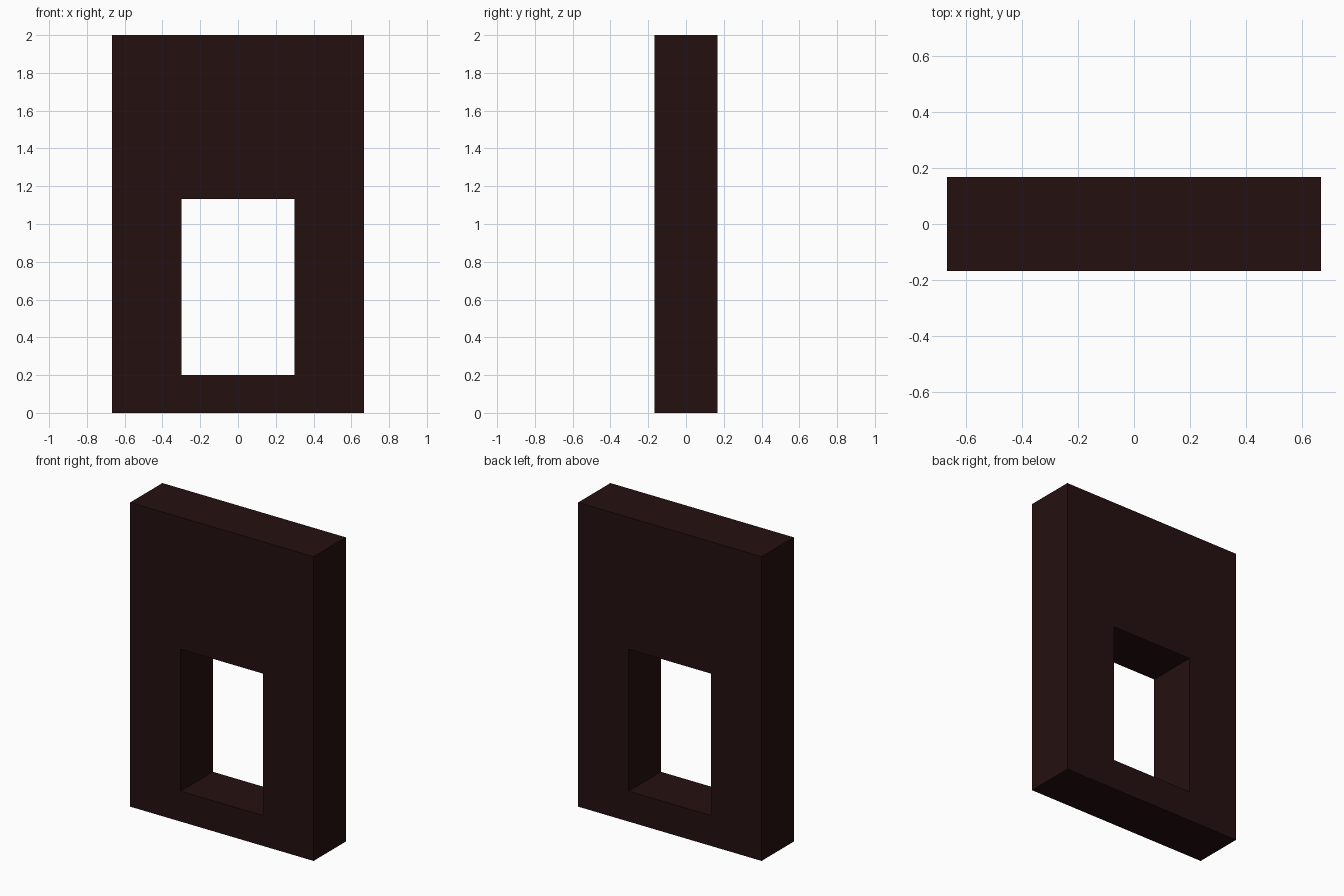
import bpy, bmesh

if "Cube" in bpy.data.objects:
    bpy.data.objects.remove(bpy.data.objects["Cube"])

HALF_DEPTH = 0.167


def rectangle(half_width, bottom, top):
    return [(-half_width, bottom), (half_width, bottom),
            (half_width, top), (-half_width, top)]


# Wall panel: ring between the outer outline and the window, extruded in depth
bm = bmesh.new()
outer, inner = [
    [bm.verts.new((x, -HALF_DEPTH, z)) for x, z in outline]
    for outline in (rectangle(0.667, 0, 2), rectangle(0.30, 0.20, 1.133))
]
front = []
for i in range(4):
    j = (i + 1) % 4
    front.append(bm.faces.new((outer[i], outer[j], inner[j], inner[i])))
back = bmesh.ops.extrude_face_region(bm, geom=front, use_keep_orig=True)["geom"]
bmesh.ops.translate(bm, vec=(0, 2 * HALF_DEPTH, 0),
                    verts=[v for v in back if isinstance(v, bmesh.types.BMVert)])
bmesh.ops.recalc_face_normals(bm, faces=bm.faces)

mesh = bpy.data.meshes.new("window_wall")
bm.to_mesh(mesh)
bm.free()
wall = bpy.data.objects.new("window_wall", mesh)
bpy.context.collection.objects.link(wall)

# Very dark red finish
finish = bpy.data.materials.new("dark_red")
finish.diffuse_color = (0.018, 0.005, 0.005, 1)
finish.use_nodes = True
finish.node_tree.nodes["Principled BSDF"].inputs["Base Color"].default_value = finish.diffuse_color
mesh.materials.append(finish)
